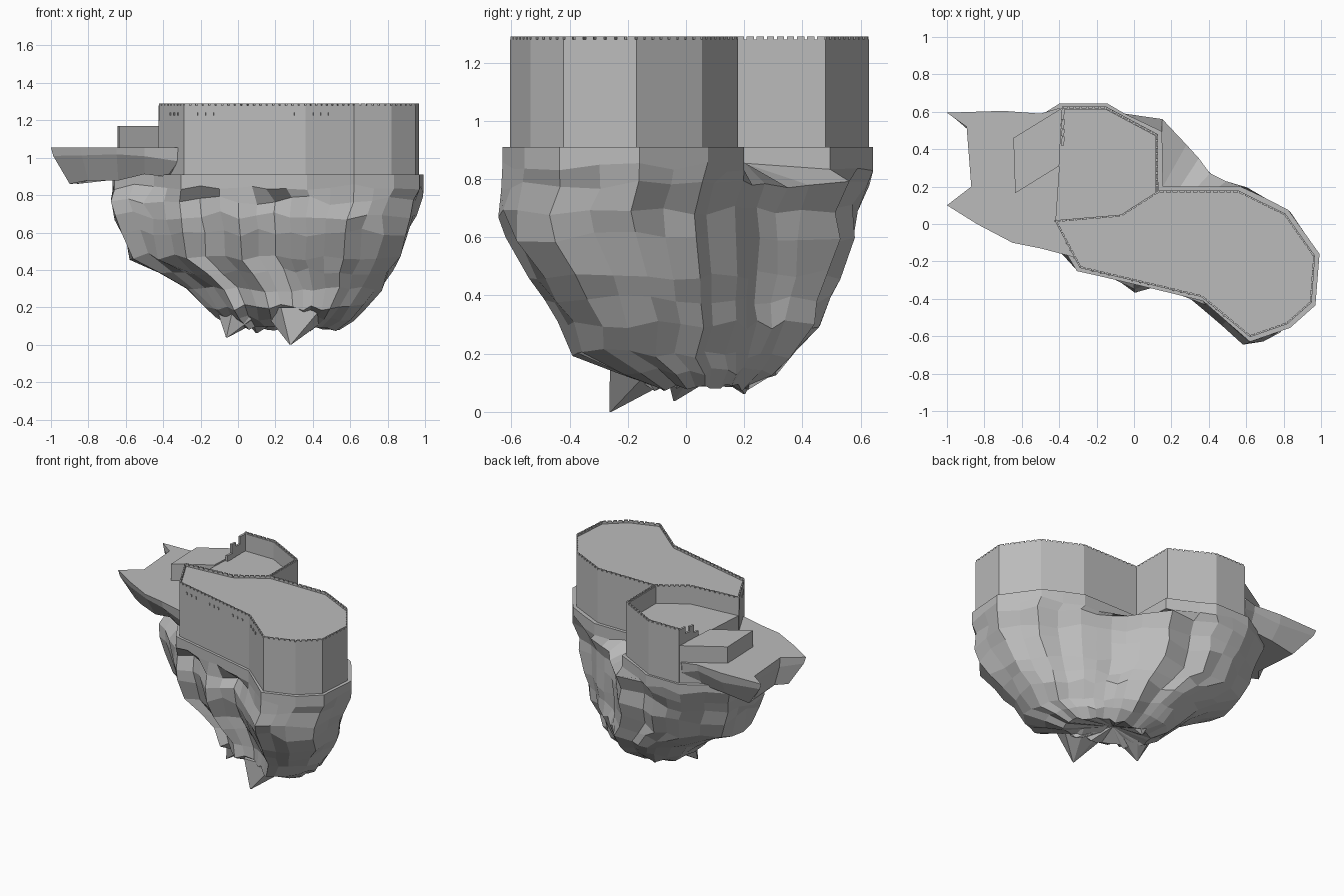
import bpy, bmesh, math, random
from mathutils import Vector

random.seed(4)
if "Cube" in bpy.data.objects:
    bpy.data.objects.remove(bpy.data.objects["Cube"])

STONE = bpy.data.materials.new("grey stone")
STONE.use_nodes = True
STONE.diffuse_color = (.5, .5, .5, 1)
STONE.node_tree.nodes["Principled BSDF"].inputs["Base Color"].default_value = (.5, .5, .5, 1)


def finish(bm, name):
    bmesh.ops.recalc_face_normals(bm, faces=bm.faces)
    mesh = bpy.data.meshes.new(name)
    bm.to_mesh(mesh)
    bm.free()
    mesh.materials.append(STONE)
    bpy.context.collection.objects.link(bpy.data.objects.new(name, mesh))


def loft(bm, rings, tip=None):
    """Skin a stack of equal-length point rings; cap the ends, the last one with a fan if a tip is given."""
    rows = [[bm.verts.new(p) for p in ring] for ring in rings]
    for a, b in zip(rows, rows[1:]):
        for i in range(len(a)):
            j = (i + 1) % len(a)
            bm.faces.new((a[i], a[j], b[j], b[i]))
    bm.faces.new(rows[0])
    if tip is None:
        bm.faces.new(rows[-1])
    else:
        apex, last = bm.verts.new(tip), rows[-1]
        for i in range(len(last)):
            bm.faces.new((last[i - 1], last[i], apex))


def ring(points, z, wobble=0.0):
    return [(x, y, z + random.uniform(-wobble, wobble)) for x, y in points]


def prism(name, points, z0, z1):
    bm = bmesh.new()
    loft(bm, [ring(points, z0), ring(points, z1)])
    finish(bm, name)


def block(bm, a, b, thick, z0, z1, shift=0.0):
    """Thin upright slab from a to b, moved sideways to the right of travel."""
    a, b = Vector(a), Vector(b)
    d = (b - a).normalized()
    n = Vector((d.y, -d.x))
    o, t = n * shift, n * thick / 2
    quad = [a + o + t, b + o + t, b + o - t, a + o - t]
    loft(bm, [ring(quad, z0), ring(quad, z1)])


def merlons(bm, a, b, inset):
    a, b = Vector(a), Vector(b)
    count = max(2, round((b - a).length / 0.036))
    for i in range(count):
        block(bm, a.lerp(b, (i + 0.12) / count), a.lerp(b, (i + 0.86) / count),
              0.01, 1.272, 1.29, inset)


# Main keep with flat roof and low parapet
keep = [(-.425, .02), (-.29, -.235), (.36, -.39), (.62, -.605), (.82, -.535), (.95, -.42),
        (.968, -.17), (.81, .055), (.56, .178), (.13, .178), (-.07, .05)]
prism("keep", keep, .88, 1.272)
bm = bmesh.new()
for a, b in zip(keep, keep[1:] + keep[:1]):
    block(bm, a, b, .01, 1.2, 1.28, -.005)
    merlons(bm, a, b, -.005)
finish(bm, "keep_parapet")

# Sunken courtyard with its curtain wall
wall = [(.13, .17), (.128, .48), (-.15, .628), (-.385, .628)]
prism("courtyard", wall + [(-.4, .31), (-.42, .02), (-.07, .05)], .88, 1.16)
bm = bmesh.new()
for a, b in zip(wall, wall[1:]):
    block(bm, a, b, .015, .9, 1.28, -.0075)
    merlons(bm, a, b, -.006)
for y0, y1, top in ((.625, .56, 1.28), (.56, .51, 1.23), (.51, .47, 1.26), (.47, .42, 1.2)):
    block(bm, (-.385, y0), (-.39, y1), .015, 1.1, top, -.0075)
finish(bm, "curtain_wall")

# Low annex beside the courtyard
prism("annex", [(-.385, .62), (-.645, .46), (-.635, .165), (-.4, .31)], .9, 1.17)

# Arrow slits under the parapet, in groups of three
bm = bmesh.new()
fronts = list(zip(keep[:3], keep[1:4]))
for start, end, x0, gap in ((*fronts[0], -.36, .02), (*fronts[1], -.22, .043), (*fronts[1], -.01, .043),
                            (*fronts[1], .21, .043), (*fronts[2], .4, .04)):
    a, b = Vector(start), Vector(end)
    for k in range(3):
        c = a.lerp(b, (x0 + k * gap - a.x) / (b.x - a.x))
        d = (b - a).normalized() * .005
        block(bm, c - d, c + d, .008, 1.226, 1.242, .001)
finish(bm, "arrow_slits")

# Jagged overhanging terrace
terrace = [(-1, .1), (-.84, 0), (-.65, -.1), (-.5, -.13), (-.31, -.18), (-.2, 0), (-.2, .5), (-.4, .62),
           (-.5, .59), (-.7, .605), (-1, .595), (-.895, .52), (-.87, .2)]
under = [(-.9, .15), (-.8, .07), (-.64, .0), (-.5, -.04), (-.38, -.1), (-.25, 0), (-.25, .5), (-.4, .57),
         (-.5, .54), (-.68, .54), (-.86, .53), (-.86, .48), (-.84, .22)]
bm = bmesh.new()
mid = [Vector(p).lerp(Vector(q), .12) for p, q in zip(terrace, under)]
low = [(x, y, .855 + .1 * (x + .9) + random.uniform(-.01, .02)) for x, y in under]
loft(bm, [ring(terrace, 1.055), ring(mid, .995, .025), low])
finish(bm, "terrace")

# Matching outlines: the rim that carries the walls, and the rock below with ridges and gullies
rim = [(-.66, .16), (-.45, -.01), (-.305, -.252), (-.2, -.275), (.0, -.322), (.15, -.358), (.37, -.412),
       (.62, -.63), (.835, -.555), (.97, -.435), (.992, -.16), (.825, .075), (.7, .14), (.57, .2),
       (.34, .2), (.155, .2), (.15, .495), (-.05, .59), (-.14, .643), (-.4, .643), (-.67, .475)]
bulge = [(-.69, .1), (-.5, -.04), (-.33, -.23), (-.2, -.19), (.0, -.35), (.2, -.29), (.38, -.43),
         (.62, -.64), (.83, -.58), (.97, -.45), (.99, -.16), (.85, .06), (.71, .1), (.6, .2),
         (.41, .28), (.28, .43), (.15, .575), (-.04, .55), (-.17, .63), (-.4, .63), (-.67, .47)]


def resample(points):
    out = []
    for i, p in enumerate(points):
        j = (i + 1) % len(points)
        n = max(1, round((Vector(bulge[j]) - Vector(bulge[i])).length / .13))
        out += [Vector(p).lerp(Vector(points[j]), k / n) for k in range(n)]
    return out


def fit(values, lo, hi):
    """Spread values so that they span exactly lo to hi."""
    a, b = min(values), max(values)
    return [lo + (v - a) / (b - a) * (hi - lo) for v in values]


# Faceted floating rock tapering downwards; each level is z, x range, y range
levels = [(.77, -.68, .99, -.635, .63), (.69, -.66, .955, -.645, .59), (.6, -.62, .915, -.62, .58),
          (.47, -.58, .87, -.54, .53), (.39, -.42, .83, -.485, .5), (.3, -.28, .77, -.44, .46),
          (.2, -.18, .68, -.39, .38), (.14, -.12, .62, -.24, .31), (.085, -.02, .54, -.12, .22)]
outline, shelf = resample(bulge), resample(rim)
rings = [ring(shelf, .91), ring(shelf, .845, .02)]
for n, (z, x0, x1, y0, y1) in enumerate(levels):
    t = n / (len(levels) - 1)
    row = []
    for p in outline:
        q = Vector(((p.x - .15) / 1.68, p.y / 1.27))
        q = q.lerp(q.normalized() / 2, .45 * t * t)
        row.append(q * random.uniform(.96, 1.02))
    xs, ys = fit([q.x for q in row], x0, x1), fit([q.y for q in row], y0, y1)
    rings.append([(x, y, z + random.uniform(-.025, .025) * (1 - t * .4)) for x, y in zip(xs, ys)])
bm = bmesh.new()
loft(bm, rings, (.2, .03, .16))
finish(bm, "rock")

# Hanging rock spikes at the bottom: tip, top centre, top radius, top height
for name, tip, base, radius, top in (("front_spike", (.28, -.26, 0), (.34, -.07), .22, .2),
                                     ("side_spike", (-.06, -.04, .038), (.05, .06), .16, .18),
                                     ("rear_spike", (.1, .2, .062), (.14, .14), .15, .18)):
    bm = bmesh.new()
    rows = [[(c.x + r * math.cos(k * math.tau / 6), c.y + r * math.sin(k * math.tau / 6), z)
             for k in range(6)]
            for c, r, z in ((Vector(tip), .004, tip[2]), (Vector(base), radius, top))]
    loft(bm, rows)
    finish(bm, name)
